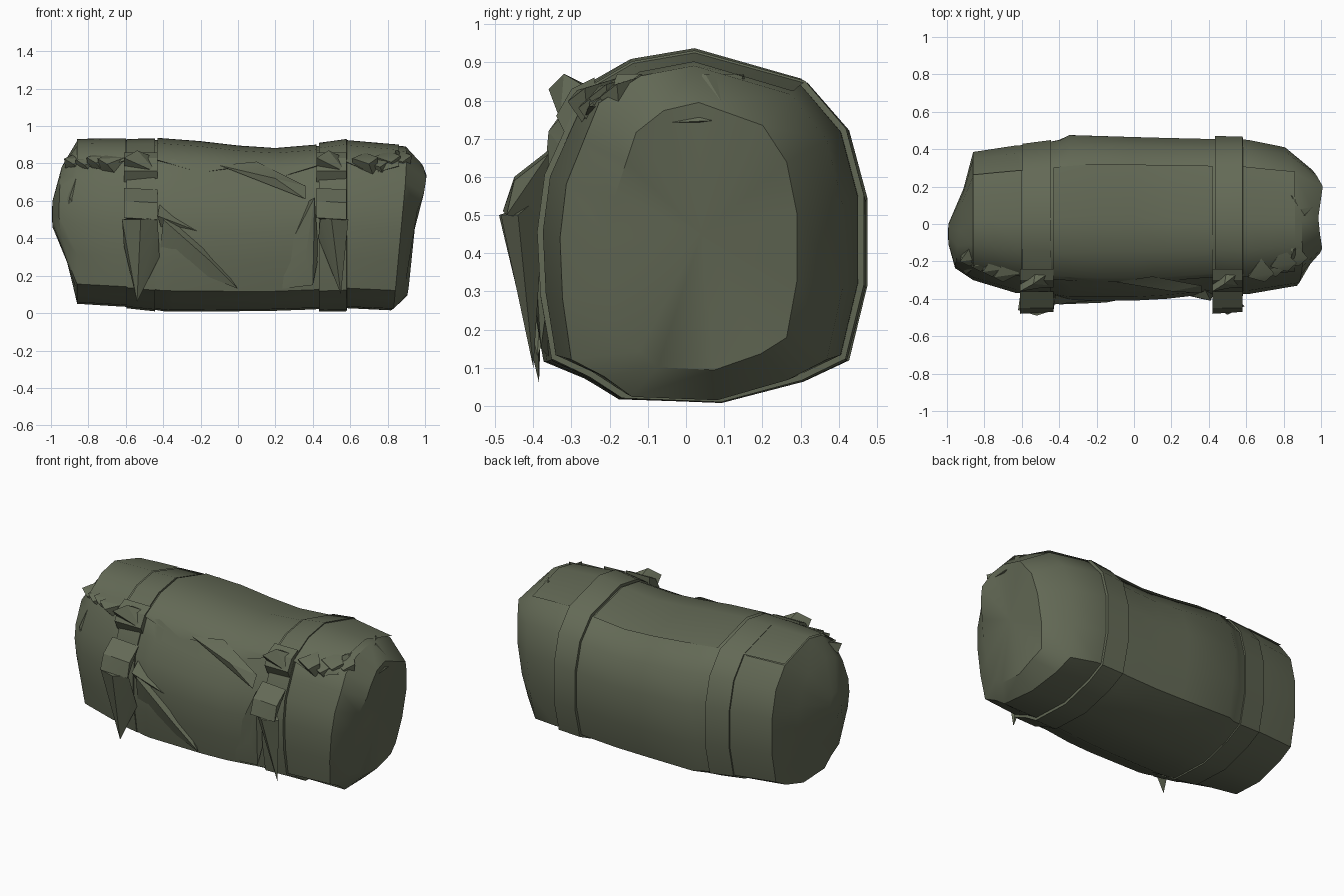
import bpy, bmesh, math, random
from mathutils import Vector

if "Cube" in bpy.data.objects:
    bpy.data.objects.remove(bpy.data.objects["Cube"])

random.seed(4)
canvas = bpy.data.materials.new("olive canvas")
canvas.diffuse_color = (0.125, 0.142, 0.092, 1)
canvas.use_nodes = True
canvas.node_tree.nodes["Principled BSDF"].inputs["Base Color"].default_value = canvas.diffuse_color

# Half-normalised cross-section of the roll (y, z), walking from the underside up the back
PROFILE = [(.2, 0), (.65, .06), (.9, .12), (1, .33), (1, .58), (.9, .77), (.67, .905),
           (.05, .99), (-.36, .96), (-.69, .88), (-.81, .77), (-.95, .64), (-1, .48), (-.98, .3),
           (-.91, .12), (-.65, .07), (-.43, .01)]
TOP = slice(6, 10)                       # profile points covered by the flap
# x, front depth, back depth, top, bottom
STATIONS = [(-.86, .30, .385, .93, .05), (-.62, .37, .42, .935, .035), (-.52, .37, .425, .925, .03),
            (-.40, .40, .45, .94, .01), (-.34, .41, .475, .935, .008), (0, .41, .465, .895, .01),
            (.18, .40, .46, .88, .012), (.40, .375, .455, .895, .02), (.50, .37, .455, .92, .03),
            (.60, .375, .45, .925, .025), (.83, .33, .41, .90, .015)]


def dims(x):
    """Roll size at any x, interpolated between stations."""
    x = max(STATIONS[0][0], min(STATIONS[-1][0], x))
    for a, b in zip(STATIONS, STATIONS[1:]):
        if x <= b[0]:
            t = (x - a[0]) / (b[0] - a[0])
            return [p + (q - p) * t for p, q in zip(a[1:], b[1:])]


def ring(x, grow=0.0):
    f, b, top, bot = dims(x)
    pts = []
    for y, z in PROFILE:
        p = Vector((x, y * (b if y > 0 else f), bot + z * (top - bot)))
        p += Vector((0, p.y - .03, p.z - .47)).normalized() * grow
        pts.append(p)
    return pts


def finish(name, bm, angle=35):
    bmesh.ops.recalc_face_normals(bm, faces=bm.faces)
    me = bpy.data.meshes.new(name)
    bm.to_mesh(me)
    bm.free()
    me.materials.append(canvas)
    ob = bpy.data.objects.new(name, me)
    bpy.context.collection.objects.link(ob)
    bpy.ops.object.select_all(action='DESELECT')
    ob.select_set(True)
    bpy.context.view_layer.objects.active = ob
    bpy.ops.object.shade_smooth_by_angle(angle=math.radians(angle))
    return ob


def loft(name, rings, closed=True, tips=None, angle=35):
    bm = bmesh.new()
    vs = [[bm.verts.new(p) for p in r] for r in rings]
    n = len(rings[0])
    for a, b in zip(vs, vs[1:]):
        for i in range(n if closed else n - 1):
            j = (i + 1) % n
            bm.faces.new((a[i], a[j], b[j], b[i]))
    for r, tip in zip((vs[0], vs[-1]), tips or ()):
        c = bm.verts.new(tip)
        for i in range(n):
            bm.faces.new((r[i], r[(i + 1) % n], c))
    return finish(name, bm, angle)


def solid(name, pts):
    """Faceted solid wrapped around a few points."""
    bm = bmesh.new()
    for p in pts:
        bm.verts.new(p)
    bmesh.ops.convex_hull(bm, input=bm.verts)
    loose = [v for v in bm.verts if not v.link_faces]
    bmesh.ops.delete(bm, geom=loose, context='VERTS')
    return finish(name, bm, 25)


# Main rolled body: pointed left end, leaning flat right end
rings = [ring(s[0]) for s in STATIONS]
for p in rings[-1]:                      # right end leans outward towards the top and front
    p.x += .07 * min(p.z, .75) / .75 - .07 * max(p.y, 0) / .4
for r in rings[1:-1]:
    for p in r:
        p.x += random.uniform(-.012, .012)
left = [Vector((-.935 + .06 * p.y * (1 if p.y > 0 else 1.2) + .10 * max(0, .4 - p.z),
                -.05 + p.y * .62, .53 + (p.z - .49) * .62)) for p in rings[0]]
left_tip = [Vector((-.992, -.06 + p.y * .16, .53 + (p.z - .49) * .16)) for p in rings[0]]
right = []
for p in rings[-1]:
    z = .45 + (p.z - .46) * .80
    right.append(Vector((.87 + .12 * min(z, .74) / .74 + .02 * (abs(p.y) < .3)
                         - .45 * max(0, z - .74), .02 + p.y * .66, z)))
loft("rolled_body", [left_tip, left] + rings + [right],
     tips=((-.995, -.05, .53), (.945, .04, .45)))

# Overlapping flap over the top, its lip ending above the front
for name, xs in (("flap_left", (-.86, -.75, -.6)), ("flap_middle", (-.43, -.2, 0, .2, .42)),
                 ("flap_right", (.58, .72, .86))):
    rows = []
    for k, x in enumerate(xs):
        r = ring(x, .01)[TOP]
        edge = r[-1] + Vector((0, -.02, -.04 + .025 * (-1) ** k))
        rows.append(r + [edge, edge + Vector((0, .07, -.01))])
    loft(name, rows, closed=False, angle=40)

# Straps, cinched round the roll
for side, x0, x1, g in (("left", -.60, -.44, .008), ("right", .43, .585, .016)):
    rows = [ring(x0, -.02), ring(x0 + .004, g), ring(x1 - .004, g), ring(x1, -.02)]
    loft("strap_" + side, rows, angle=35)

# Buckle pads on the strap fronts
for side, x, w in (("left", -.52, .09), ("right", .50, .08)):
    solid("buckle_pad_" + side, [(x + s * w, y, z) for s in (-1, 1) for y, z in
          ((-.30, .83), (-.34, .76), (-.31, .70), (-.24, .74), (-.24, .86))])
    solid("upper_tab_" + side, [(x - w, -.36, .83), (x - w * .2, -.32, .87), (x + w * .6, -.27, .84),
                                (x - w, -.30, .76), (x + w, -.33, .75), (x, -.22, .82)])
    solid("lower_knot_" + side, [(x - w, -.45, .60), (x + w, -.45, .59), (x - w, -.36, .67),
                                 (x + w, -.36, .66), (x - w, -.48, .51), (x + w, -.47, .50),
                                 (x, -.36, .48)])

# Hanging pointed strap tails
solid("strap_tail_left", [(-.62, -.46, .50), (-.43, -.46, .51), (-.52, -.49, .50), (-.61, -.39, .36),
                          (-.42, -.39, .30), (-.54, -.385, .06), (-.52, -.37, .52)])
solid("strap_tail_right", [(.44, -.45, .52), (.59, -.44, .50), (.50, -.485, .50), (.43, -.39, .40),
                           (.55, -.40, .10), (.50, -.37, .56)])

# Creases pulled away from the straps
solid("fold_middle", [(-.40, -.43, .50), (-.15, -.42, .28), (0, -.39, .13), (-.30, -.36, .55),
                      (-.05, -.36, .20), (-.42, -.38, .30)])
solid("fold_right", [(.41, -.41, .62), (.36, -.40, .30), (.40, -.38, .15), (.15, -.35, .12),
                     (.38, -.35, .60), (.43, -.36, .30)])
solid("fold_upper", [(-.1, -.31, .79), (.2, -.36, .72), (.36, -.37, .61), (.1, -.28, .81),
                     (.36, -.33, .68)])
solid("fold_left_spread", [(-.43, -.43, .52), (-.22, -.41, .44), (-.42, -.38, .58), (-.40, -.37, .42)])

# Crumpled gathers at both front top corners
for side, s in (("left", -1), ("right", 1)):
    for k in range(4):
        x = s * (.68 + .06 * k)
        y, z = -.285 + .028 * k, .79 + random.uniform(-.02, .02)
        solid(f"gather_{side}_{k}", [(x - .07, y, z + .03), (x + .07, y + .02, z + .035),
              (x + .02 * s, y - .025, z), (x + .05, y + .03, z - .08), (x - .06, y + .05, z - .05),
              (x, y + .1, z + .06)])
# Bunched cloth at the top of the right end and the front of the left end
solid("corner_bunch_right", [(.84, -.18, .87), (.91, .05, .87), (.985, .12, .75), (.99, -.08, .74),
                             (.84, .15, .87), (.90, -.24, .72), (.85, .2, .7), (.85, -.2, .7)])
solid("corner_bunch_left", [(-.84, -.22, .80), (-.93, -.12, .74), (-.97, -.18, .56), (-.90, -.27, .62),
                            (-.84, -.27, .5), (-.84, -.1, .85), (-.93, -.22, .42)])
